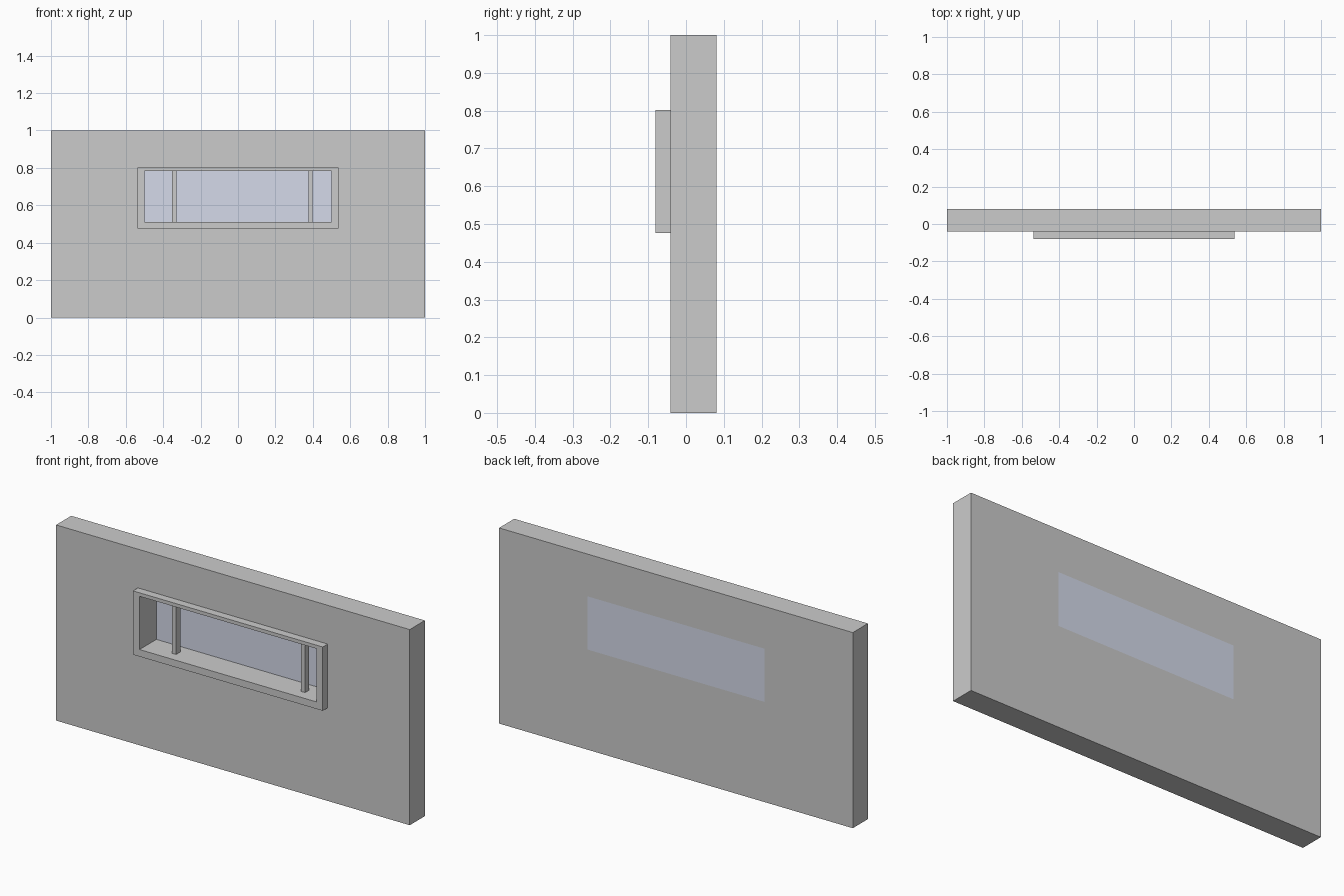
import bpy
import bmesh

if "Cube" in bpy.data.objects:
    bpy.data.objects.remove(bpy.data.objects["Cube"])

# Shared levels: (x0, x1, z0, z1) rectangles and depths along y
OPENING = (-0.5, 0.5, 0.512, 0.784)
FRONT, WALL_FRONT, BACK = -0.081, -0.041, 0.081


def finish(name, bm):
    bmesh.ops.recalc_face_normals(bm, faces=bm.faces[:])
    mesh = bpy.data.meshes.new(name)
    bm.to_mesh(mesh)
    bm.free()
    obj = bpy.data.objects.new(name, mesh)
    bpy.context.collection.objects.link(obj)
    return obj


def loop(bm, rect, y):
    x0, x1, z0, z1 = rect
    return [bm.verts.new((x, y, z)) for x, z in ((x0, z0), (x1, z0), (x1, z1), (x0, z1))]


def bridge(bm, a, b):
    for i in range(4):
        j = (i + 1) % 4
        bm.faces.new((a[i], a[j], b[j], b[i]))


def ring(name, outer, inner, y0, y1):
    """Rectangular slab with a rectangular through-hole."""
    bm = bmesh.new()
    loops = [loop(bm, outer, y0), loop(bm, inner, y0), loop(bm, inner, y1), loop(bm, outer, y1)]
    for i in range(4):
        bridge(bm, loops[i], loops[(i + 1) % 4])
    return finish(name, bm)


def box(name, rect, y0, y1):
    bm = bmesh.new()
    a, b = loop(bm, rect, y0), loop(bm, rect, y1)
    bridge(bm, a, b)
    bm.faces.new(a)
    bm.faces.new(b)
    return finish(name, bm)


# Wall panel with window opening
ring("wall", (-1, 1, 0, 1), OPENING, WALL_FRONT, BACK)

# Raised window surround
ring("window_frame", (-0.538, 0.536, 0.476, 0.802), OPENING, FRONT, WALL_FRONT)

# Upright bars across the opening
for side, x in (("left", -0.353), ("right", 0.376)):
    box(f"window_bar_{side}", (x, x + 0.023, OPENING[2], OPENING[3]), -0.028, 0.005)

# Glass pane, flush with the back of the wall
pane = box("glass_pane", OPENING, 0.055, BACK)
glass = bpy.data.materials.new("glass")
glass.diffuse_color = (0.66, 0.70, 0.82, 1)
glass.use_nodes = True
glass.node_tree.nodes["Principled BSDF"].inputs["Base Color"].default_value = glass.diffuse_color
pane.data.materials.append(glass)
